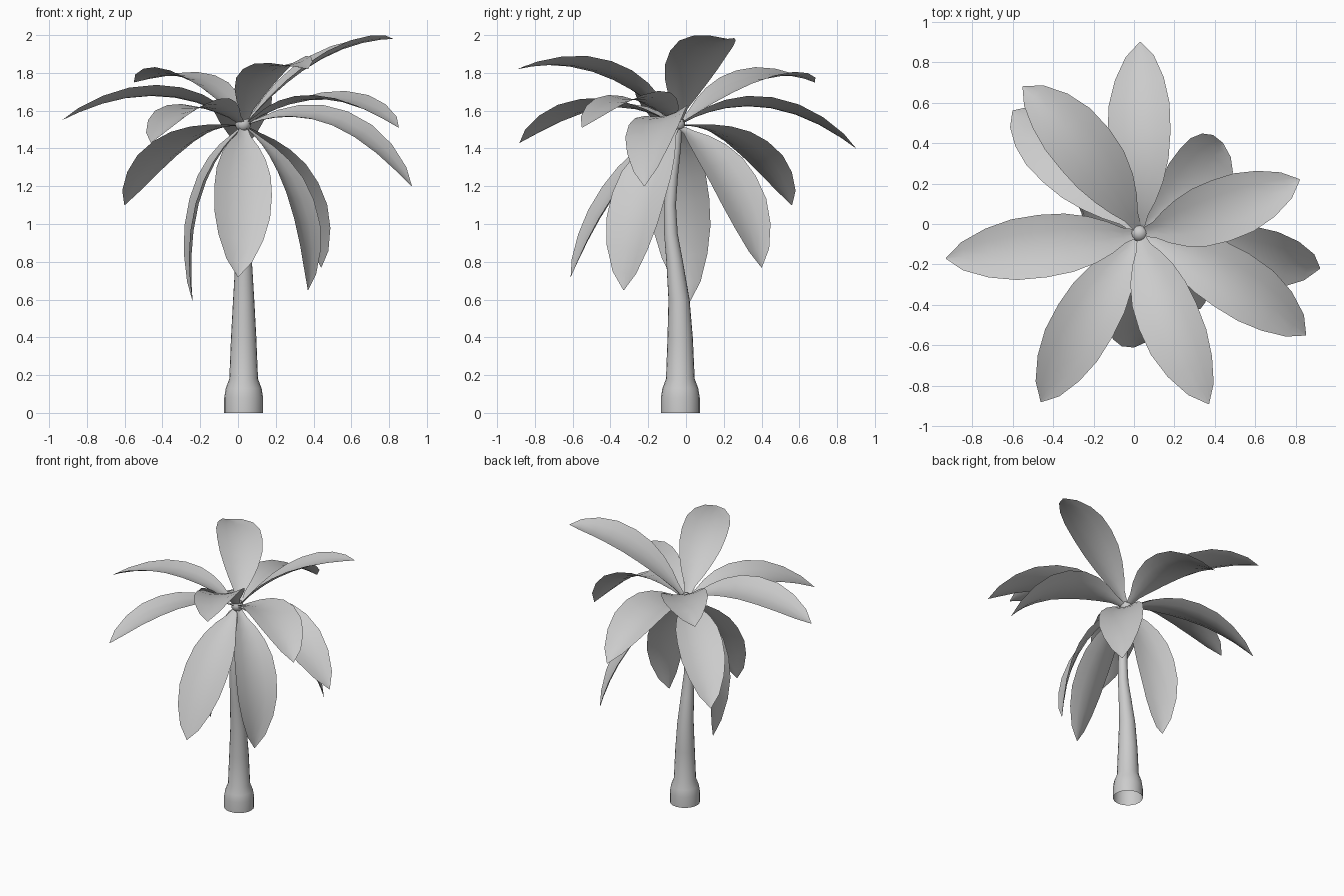
import bpy, math
from mathutils import Vector, Matrix

if "Cube" in bpy.data.objects:
    bpy.data.objects.remove(bpy.data.objects["Cube"])


def make_object(name, verts, faces):
    mesh = bpy.data.meshes.new(name)
    mesh.from_pydata(verts, [], faces)
    mesh.update()
    obj = bpy.data.objects.new(name, mesh)
    bpy.context.collection.objects.link(obj)
    for p in mesh.polygons:
        p.use_smooth = True
    return obj


def grid_faces(rows, cols, closed=False):
    span = cols if closed else cols - 1
    return [(r * cols + c, r * cols + (c + 1) % cols,
             (r + 1) * cols + (c + 1) % cols, (r + 1) * cols + c)
            for r in range(rows - 1) for c in range(span)]


# Trunk: swollen foot, gentle bend; rings of (z, y centre, radius)
rings = [(0, -.03, .103), (.08, -.03, .103), (.13, -.03, .095), (.18, -.03, .076),
         (.4, -.031, .067), (.6, -.037, .056), (.8, -.06, .044), (.95, -.08, .036),
         (1.1, -.085, .032), (1.25, -.073, .03), (1.4, -.055, .028), (1.53, -.045, .026)]
SIDES = 20
verts = [(.03 + r * math.cos(2 * math.pi * i / SIDES),
          y + r * math.sin(2 * math.pi * i / SIDES), z)
         for z, y, r in rings for i in range(SIDES)]
make_object("trunk", verts, grid_faces(len(rings), SIDES, True))

# Rounded bud at the top of the trunk
bpy.ops.mesh.primitive_uv_sphere_add(segments=16, ring_count=8, radius=.042,
                                     location=(.027, -.047, 1.53))
bpy.context.object.name = "crown_bud"
bpy.ops.object.shade_smooth()

# Fronds: leaf outline as (distance along spine, half width)
OUTLINE = [(0, .015), (.1, .04), (.18, .08), (.28, .118), (.4, .147), (.53, .157),
           (.67, .152), (.8, .122), (.92, .07), (1, .002)]
ACROSS = [-1, -.5, 0, .5, 1]
CUP = .22


def frond(name, mid, tip, roll):
    start = Vector((.03, -.045, 1.52))
    mid, tip = Vector(mid), Vector(tip)
    out = tip - start
    side = Vector((out.y, -out.x, 0)).normalized()
    verts = []
    for t, w in OUTLINE:
        # Parabolic spine through start, middle and tip
        p = start * (2 * t - 1) * (t - 1) + mid * 4 * t * (1 - t) + tip * t * (2 * t - 1)
        tan = (start * (4 * t - 3) + mid * (4 - 8 * t) + tip * (4 * t - 1)).normalized()
        across = (side - tan * side.dot(tan)).normalized()
        across = Matrix.Rotation(math.radians(roll), 3, tan) @ across
        normal = across.cross(tan)
        for u in ACROSS:
            verts.append(p + across * u * w + normal * CUP * w * u * u)
    make_object(name, verts, grid_faces(len(OUTLINE), len(ACROSS)))


# Middle point, tip and roll of every frond
FRONDS = [
    ((.03, .42, 1.62), (.03, .90, 1.40), -8),
    ((.42, .06, 1.86), (.82, .22, 1.98), -5),
    ((.46, -.26, 1.66), (.85, -.55, 1.51), 4),
    ((.50, -.14, 1.54), (.92, -.22, 1.20), 14),
    ((.165, -.44, 1.80), (.37, -.89, 1.82), 8),
    ((-.22, -.45, 1.615), (-.46, -.88, 1.43), 6),
    ((-.42, -.11, 1.68), (-.93, -.17, 1.55), 8),
    ((-.23, .35, 1.76), (-.55, .68, 1.75), 5),
    ((-.31, .29, 1.42), (-.60, .56, 1.10), 0),
    ((.29, .22, 1.24), (.44, .40, .77), 10),
    ((.02, -.37, 1.18), (0, -.61, .72), -16),
    ((.29, -.23, 1.16), (.37, -.33, .65), -14),
    ((-.20, -.03, 1.14), (-.24, .02, .59), -20),
]
for i, (mid, tip, roll) in enumerate(FRONDS):
    frond(f"frond_{i + 1}", mid, tip, roll)
